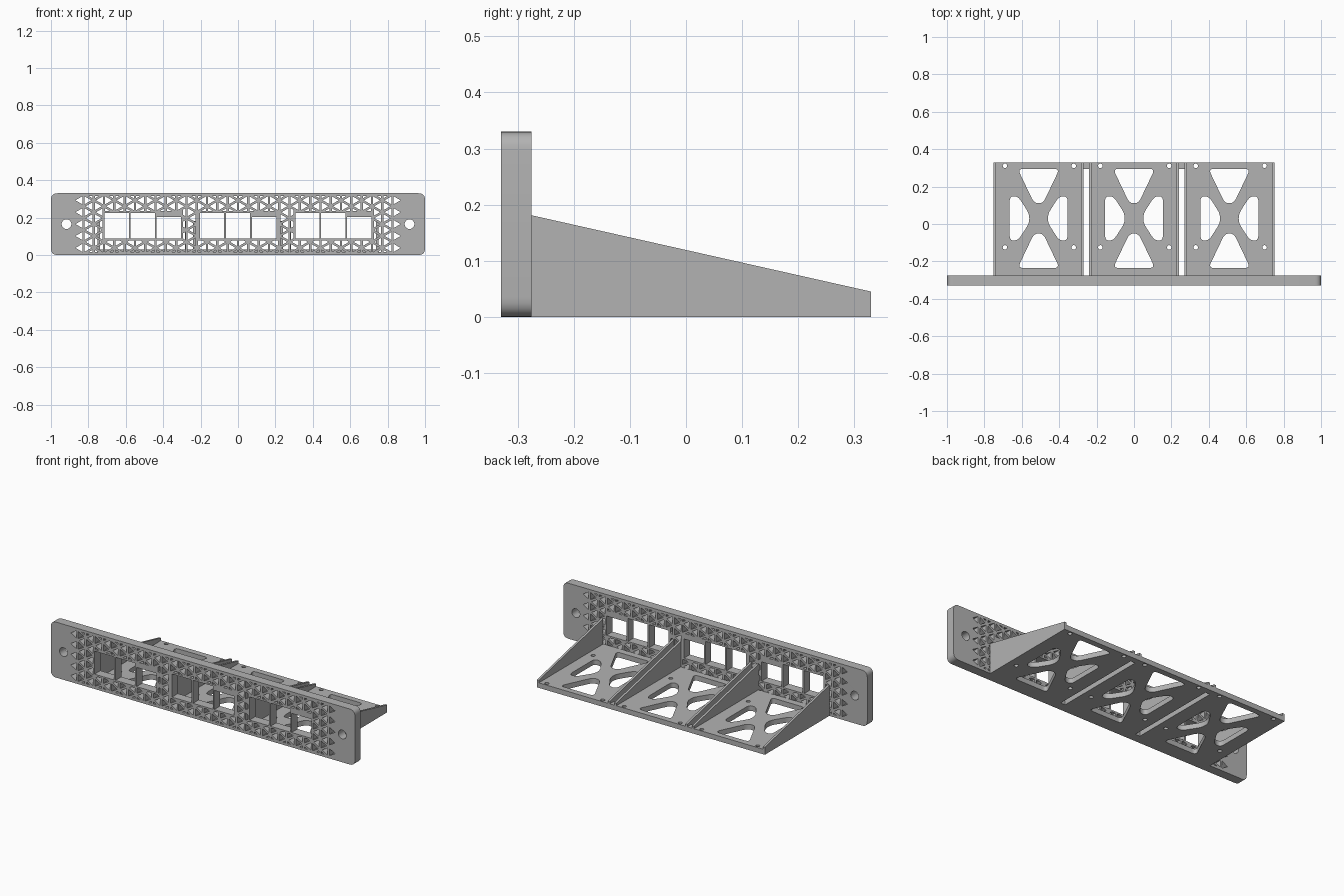
import bpy, bmesh, math
from mathutils import Matrix, Vector

cube = bpy.data.objects.get("Cube")
if cube:
    bpy.data.objects.remove(cube, do_unlink=True)

grey = bpy.data.materials.new("plain grey")
grey.use_nodes = True
grey.diffuse_color = (0.45, 0.45, 0.45, 1)
grey.node_tree.nodes["Principled BSDF"].inputs["Base Color"].default_value = (0.45, 0.45, 0.45, 1)


def rect(x0, y0, x1, y1):
    return [(x0, y0), (x1, y0), (x1, y1), (x0, y1)]


def circle(x, y, r, n=24):
    return [(x + r * math.cos(2 * math.pi * i / n), y + r * math.sin(2 * math.pi * i / n)) for i in range(n)]


def rounded(points, d, n=6):
    """Round each corner, starting the curve at distance d from it."""
    out = []
    pts = [Vector(p) for p in points]
    for i, p in enumerate(pts):
        a, b = pts[i - 1] - p, pts[(i + 1) % len(pts)] - p
        a = p + a.normalized() * min(d, a.length * 0.45)
        b = p + b.normalized() * min(d, b.length * 0.45)
        for k in range(n + 1):
            t = k / n
            out.append(tuple(a * (1 - t) ** 2 + p * 2 * t * (1 - t) + b * t * t))
    return out


def sheet(name, loops, thickness, matrix):
    """Extrude an outline with holes, centred on its own plane."""
    curve = bpy.data.curves.new(name + "_outline", 'CURVE')
    curve.dimensions = '2D'
    curve.fill_mode = 'BOTH'
    curve.extrude = thickness / 2
    for loop in loops:
        spline = curve.splines.new('POLY')
        spline.points.add(len(loop) - 1)
        for pt, (x, y) in zip(spline.points, loop):
            pt.co = (x, y, 0, 1)
        spline.use_cyclic_u = True
    temp = bpy.data.objects.new(name + "_outline", curve)
    bpy.context.collection.objects.link(temp)
    bpy.context.view_layer.update()
    dg = bpy.context.evaluated_depsgraph_get()
    mesh = bpy.data.meshes.new_from_object(temp.evaluated_get(dg))
    bpy.data.objects.remove(temp, do_unlink=True)
    mesh.name = name
    mesh.transform(matrix)
    bm = bmesh.new()
    bm.from_mesh(mesh)
    bmesh.ops.remove_doubles(bm, verts=bm.verts, dist=0.00005)
    bmesh.ops.recalc_face_normals(bm, faces=bm.faces)
    bm.to_mesh(mesh)
    bm.free()
    mesh.materials.clear()
    mesh.materials.append(grey)
    ob = bpy.data.objects.new(name, mesh)
    bpy.context.collection.objects.link(ob)
    bpy.ops.object.select_all(action='DESELECT')
    ob.select_set(True)
    bpy.context.view_layer.objects.active = ob
    bpy.ops.object.shade_smooth_by_angle(angle=math.radians(30))
    return ob


def clip(poly, axis, limit, sign):
    """Keep the part of a convex polygon where sign * (coord - limit) >= 0."""
    out = []
    for i, p in enumerate(poly):
        q = poly[(i + 1) % len(poly)]
        dp, dq = sign * (p[axis] - limit), sign * (q[axis] - limit)
        if dp >= 0:
            out.append(p)
        if dp * dq < 0:
            t = dp / (dp - dq)
            out.append((p[0] + (q[0] - p[0]) * t, p[1] + (q[1] - p[1]) * t))
    return out


def area(poly):
    return abs(sum(a[0] * b[1] - b[0] * a[1] for a, b in zip(poly, poly[1:] + poly[:1]))) / 2


# Front panel outline, mounting holes and windows
H = 0.33
panel = [rounded(rect(-1, 0, 1, H), 0.035)]
panel += [circle(s * 0.917, H / 2, 0.026, 32) for s in (-1, 1)]
BAYS = (-0.51, 0.0, 0.51)
zones = []
for c in BAYS:
    for x0, x1, top in ((-0.203, -0.074, 0.225), (-0.065, 0.065, 0.225), (0.074, 0.205, 0.202)):
        panel.append(rect(c + x0, 0.088, c + x1, top))
    zones.append((c - 0.214, 0.078, c + 0.216, 0.235))

# Triangular lattice holes, trimmed around the window groups
W = 0.0551
S = W * 2 / math.sqrt(3)
K = 0.662
for j in range(31):
    x = (j - 15) * W
    for row in range(-3, 4):
        z = H / 2 + (row + 0.5 * (j % 2)) * S
        for side in (-1, 1):
            cx = x + side * W / 3
            tri = [(cx - side * W / 3 * K, z - S / 2 * K), (cx + side * W * 2 / 3 * K, z),
                   (cx - side * W / 3 * K, z + S / 2 * K)]
            tri = clip(clip(tri, 1, 0.015, 1), 1, H - 0.015, -1)
            for x0, z0, x1, z1 in zones:
                if not tri:
                    break
                if max(p[0] for p in tri) < x0 or min(p[0] for p in tri) > x1 \
                        or max(p[1] for p in tri) < z0 or min(p[1] for p in tri) > z1:
                    continue
                # Trim against the side of the zone the hole lies beyond
                gap, axis, lim, sg = max((x0 - cx, 0, x0, -1), (cx - x1, 0, x1, 1),
                                         (z0 - z, 1, z0, -1), (z - z1, 1, z1, 1))
                tri = clip(tri, axis, lim, sg) if gap > -0.01 else []
            if len(tri) > 2 and area(tri) > 0.0001:
                panel.append(tri)
sheet("front_panel", panel, 0.055, Matrix.Translation((0, -0.3025, 0)) @ Matrix.Rotation(math.pi / 2, 4, 'X'))

# Tray floor with slots, X-shaped lightening holes and screw holes
FLOOR = 0.03
floor = [rect(-0.75, -0.275, 0.75, 0.33)]
floor += [rect(s * 0.255 - 0.015, -0.2745, s * 0.255 + 0.015, 0.295) for s in (-1, 1)]
end_hole = [(-0.112, 0.132), (0.112, 0.132), (0.024, -0.052), (-0.024, -0.052)]
side_hole = [(-0.155, 0.118), (-0.11, 0.118), (-0.05, 0.025),
             (-0.05, -0.025), (-0.11, -0.118), (-0.155, -0.118)]
for c in BAYS:
    for s in (-1, 1):
        floor.append(rounded([(c + x, 0.03 + s * (y + 0.133)) for x, y in end_hole], 0.03))
        floor.append(rounded([(c + s * x, 0.03 + y) for x, y in side_hole], 0.03))
    floor += [circle(c + x, y, 0.012, 16) for x in (-0.18, 0.188) for y in (-0.125, 0.311)]
sheet("tray_floor", floor, FLOOR, Matrix.Translation((0, 0, FLOOR / 2)))

# Sloping side walls of the three bays
T = 0.013
wall = [(-0.275, FLOOR), (0.33, FLOOR), (0.33, 0.045), (-0.275, 0.181)]
to_side = Matrix(((0, 0, 1, 0), (1, 0, 0, 0), (0, 1, 0, 0), (0, 0, 0, 1)))
for label, c in zip(("right", "middle", "left"), BAYS):
    for end, s in (("right", -1), ("left", 1)):
        sheet(f"{label}_bay_{end}_wall", [wall], T,
              Matrix.Translation((c + s * (0.24 - T / 2), 0, 0)) @ to_side)
